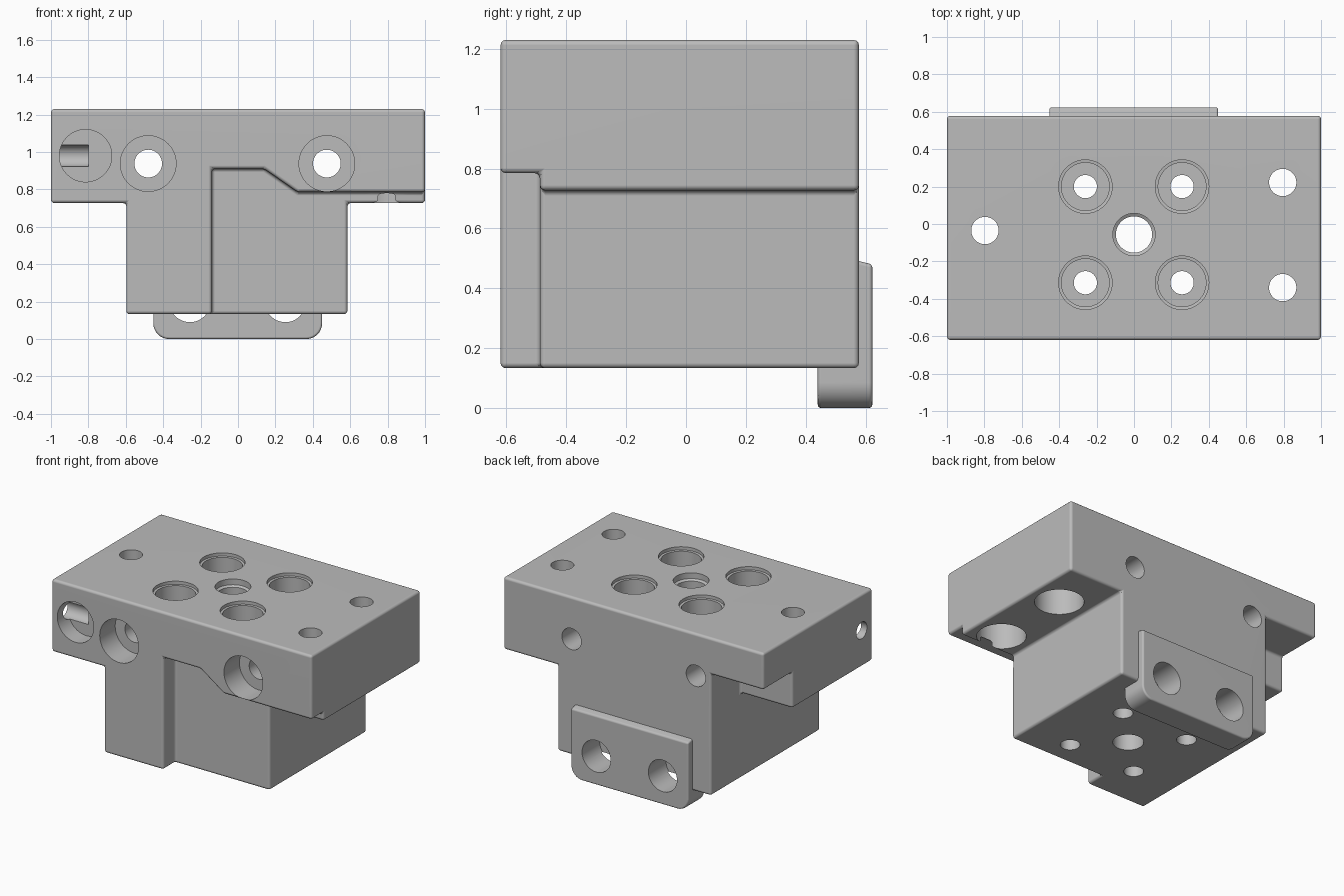
import bpy, bmesh, math
from mathutils import Vector

cube = bpy.data.objects.get("Cube")
if cube:
    bpy.data.objects.remove(cube, do_unlink=True)

metal = bpy.data.materials.new("light_grey_metal")
metal.use_nodes = True
GREY = (0.5, 0.5, 0.5, 1)
metal.diffuse_color = GREY
metal.node_tree.nodes["Principled BSDF"].inputs["Base Color"].default_value = GREY


def make_object(name, bm):
    bmesh.ops.recalc_face_normals(bm, faces=bm.faces)
    mesh = bpy.data.meshes.new(name)
    bm.to_mesh(mesh)
    bm.free()
    mesh.materials.append(metal)
    obj = bpy.data.objects.new(name, mesh)
    bpy.context.collection.objects.link(obj)
    return obj


def prism(name, outline, y0, y1):
    """Extrude an x-z outline from y0 to y1."""
    bm = bmesh.new()
    face = bm.faces.new([bm.verts.new((x, y0, z)) for x, z in outline])
    moved = bmesh.ops.extrude_face_region(bm, geom=[face])["geom"]
    verts = [v for v in moved if isinstance(v, bmesh.types.BMVert)]
    bmesh.ops.translate(bm, vec=(0, y1 - y0, 0), verts=verts)
    return make_object(name, bm)


def bore(name, start, direction, steps, sides=48):
    """Turned cutter: steps are (depth, radius) pairs along the direction."""
    bm = bmesh.new()
    turn = Vector(direction).to_track_quat("Z", "Y")
    rings = []
    for depth, radius in steps:
        ring = []
        for i in range(sides):
            a = math.tau * i / sides
            p = Vector((radius * math.cos(a), radius * math.sin(a), depth))
            ring.append(bm.verts.new(Vector(start) + turn @ p))
        rings.append(ring)
    for lower, upper in zip(rings, rings[1:]):
        for i in range(sides):
            j = (i + 1) % sides
            bm.faces.new((lower[i], lower[j], upper[j], upper[i]))
    bm.faces.new(rings[0])
    bm.faces.new(rings[-1])
    return make_object(name, bm)


def apply(obj, mod):
    bpy.ops.object.select_all(action="DESELECT")
    bpy.context.view_layer.objects.active = obj
    obj.select_set(True)
    bpy.ops.object.modifier_apply(modifier=mod.name)


def combine(obj, tool, operation="DIFFERENCE"):
    mod = obj.modifiers.new("combine", "BOOLEAN")
    mod.operation = operation
    mod.solver = "EXACT"
    mod.object = tool
    apply(obj, mod)
    bpy.data.objects.remove(tool, do_unlink=True)


def round_edges(obj, width):
    mod = obj.modifiers.new("rounding", "BEVEL")
    mod.width = width
    mod.segments = 3
    mod.limit_method = "ANGLE"
    mod.angle_limit = math.radians(30)
    apply(obj, mod)


FRONT, BACK, TOP, FLANGE, BASE = -0.62, 0.578, 1.23, 0.727, 0.133

# T-shaped block
body = prism("manifold_block", [
    (-1, TOP), (1, TOP), (1, FLANGE), (0.585, FLANGE), (0.585, BASE),
    (-0.597, BASE), (-0.597, FLANGE), (-1, FLANGE)], FRONT, BACK)

# Stepped recess in the front and notch behind one wing
combine(body, prism("front_recess", [
    (-0.14, -0.2), (-0.14, 0.91), (0.14, 0.91), (0.32, 0.785),
    (1.2, 0.785), (1.2, -0.2)], -0.8, -0.488))
combine(body, prism("rear_notch", [
    (-1.2, 0.6), (-1.2, 0.975), (-0.597, 0.975), (-0.597, 0.6)], 0.26, 0.8))
round_edges(body, 0.018)

# Rear bracket: rounded lower corners, chamfered upper edge
R = 0.085
outline = [(-0.453, 0.525), (0.45, 0.525)]
for cx, a0 in ((0.45 - R, 0), (-0.453 + R, -90)):
    for k in range(9):
        a = math.radians(a0 - 90 * k / 8)
        outline.append((cx + R * math.cos(a), R + R * math.sin(a)))
bracket = prism("rear_bracket", outline, 0.44, 0.623)
for v in bracket.data.vertices:
    if v.co.z > 0.5 and v.co.y > 0.6:
        v.co.z = 0.48
round_edges(bracket, 0.012)
combine(body, bracket, "UNION")

# Vertical bores through the block
cutters = []
for x in (-0.26, 0.257):
    for y in (0.2, -0.314):
        cutters.append(bore("top_counterbore", (x, y, TOP), (0, 0, -1), [
            (-0.03, 0.143), (0.022, 0.143), (0.024, 0.128), (0.32, 0.128),
            (0.32, 0.062), (1.3, 0.062)]))
cutters.append(bore("centre_bore", (0, -0.056, TOP), (0, 0, -1), [
    (-0.03, 0.113), (0.04, 0.113), (0.05, 0.097), (1.3, 0.097)]))

# Wing holes, counterbored from below
for x, y in ((-0.797, -0.035), (0.795, 0.222), (0.795, -0.34)):
    cutters.append(bore("wing_hole", (x, y, FLANGE), (0, 0, 1), [
        (-0.05, 0.155), (0.27, 0.155), (0.27, 0.073), (0.7, 0.073)]))

# Horizontal holes through front and back
for x in (-0.48, 0.475):
    cutters.append(bore("front_counterbore", (x, FRONT, 0.938), (0, 1, 0), [
        (-0.1, 0.149), (0.17, 0.149), (0.17, 0.074), (1.4, 0.074)]))

# Port pocket and its side channel
cutters.append(bore("port_pocket", (-0.815, FRONT, 0.98), (0, 1, 0), [
    (-0.1, 0.14), (0.12, 0.14)]))
cutters.append(bore("side_channel", (-1.1, -0.5, 0.98), (1, 0, 0), [
    (0, 0.058), (0.3, 0.058)]))

# Bracket holes
for x in (-0.257, 0.253):
    cutters.append(bore("bracket_hole", (x, 0.7, 0.2), (0, -1, 0), [
        (0, 0.11), (0.27, 0.11)]))

for cutter in cutters:
    combine(body, cutter)

bpy.ops.object.select_all(action="DESELECT")
body.select_set(True)
bpy.context.view_layer.objects.active = body
bpy.ops.object.shade_smooth_by_angle(angle=math.radians(35))
normals = body.modifiers.new("even_shading", "WEIGHTED_NORMAL")
normals.keep_sharp = True
